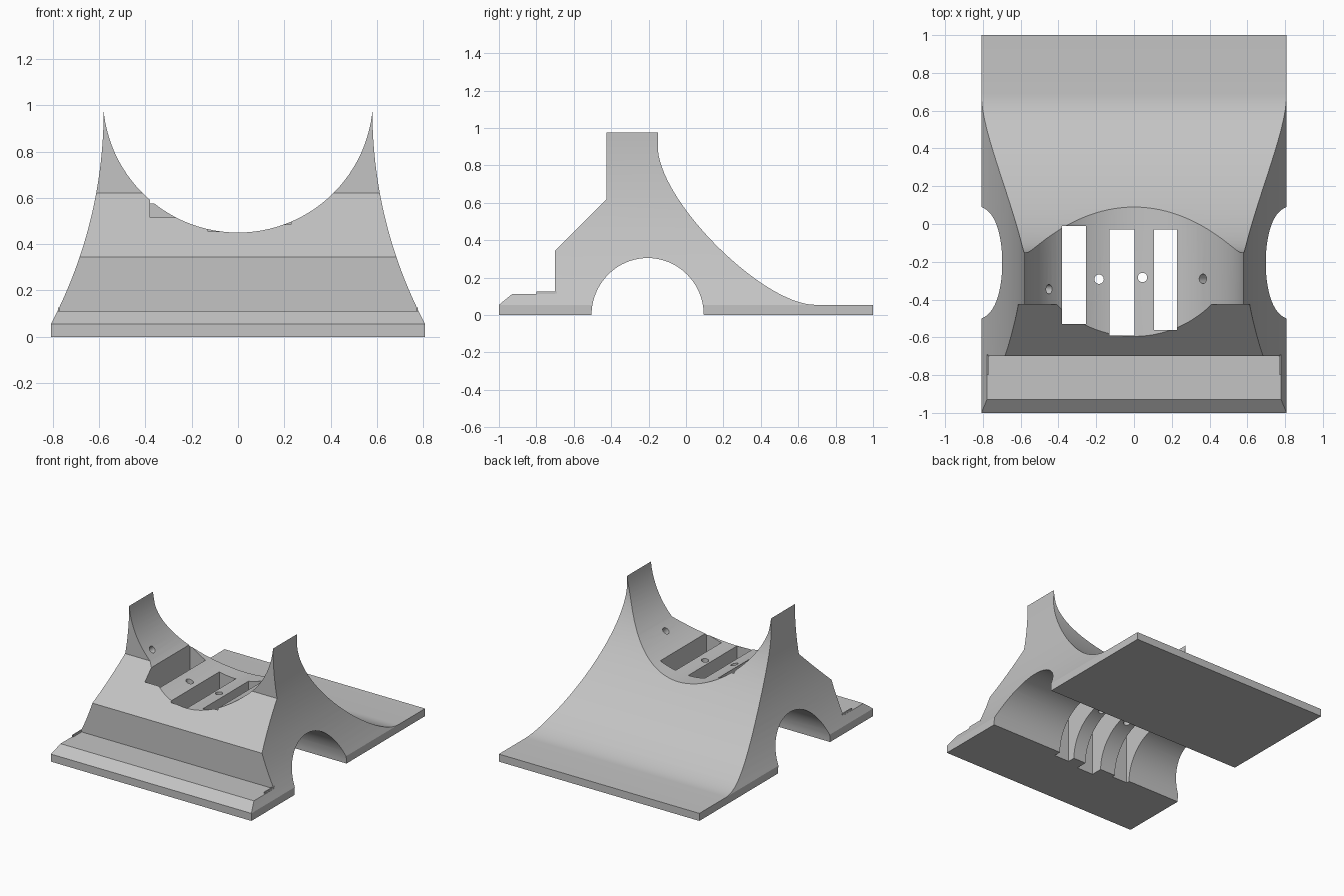
import bpy
import bmesh
from math import sin, cos, pi, asin, sqrt, radians
from mathutils import Vector, Matrix
from mathutils.geometry import interpolate_bezier

if "Cube" in bpy.data.objects:
    bpy.data.objects.remove(bpy.data.objects["Cube"])

grey = bpy.data.materials.new("light grey")
grey.use_nodes = True
grey.diffuse_color = (0.55, 0.55, 0.55, 1)
grey.node_tree.nodes["Principled BSDF"].inputs["Base Color"].default_value = grey.diffuse_color


def finish(name, bm):
    bmesh.ops.recalc_face_normals(bm, faces=bm.faces)
    mesh = bpy.data.meshes.new(name)
    bm.to_mesh(mesh)
    bm.free()
    mesh.materials.append(grey)
    obj = bpy.data.objects.new(name, mesh)
    bpy.context.collection.objects.link(obj)
    return obj


def prism(name, points, axis, half):
    """Extrude a closed outline, (y, z) along x or (x, z) along y."""
    bm = bmesh.new()
    if axis == "X":
        verts = [bm.verts.new((-half, a, b)) for a, b in points]
        step = Vector((2 * half, 0, 0))
    else:
        verts = [bm.verts.new((a, -half, b)) for a, b in points]
        step = Vector((0, 2 * half, 0))
    face = bm.faces.new(verts)
    out = bmesh.ops.extrude_face_region(bm, geom=[face], use_keep_orig=True)
    moved = [g for g in out["geom"] if isinstance(g, bmesh.types.BMVert)]
    bmesh.ops.translate(bm, verts=moved, vec=step)
    return finish(name, bm)


def box(name, x0, x1, y0, y1, z0, z1):
    bm = bmesh.new()
    place = Matrix.Translation(((x0 + x1) / 2, (y0 + y1) / 2, (z0 + z1) / 2))
    size = Matrix.Diagonal((x1 - x0, y1 - y0, z1 - z0, 1))
    bmesh.ops.create_cube(bm, size=1, matrix=place @ size)
    return finish(name, bm)


def drill(name, centre, tilt, depth):
    bm = bmesh.new()
    place = Matrix.Translation(centre) @ Matrix.Rotation(tilt, 4, "Y")
    bmesh.ops.create_cone(bm, cap_ends=True, segments=24, radius1=0.025,
                          radius2=0.025, depth=depth, matrix=place)
    return finish(name, bm)


def combine(target, cutter, operation):
    cutter.hide_render = True
    mod = target.modifiers.new(cutter.name, "BOOLEAN")
    mod.operation = operation
    mod.solver = "EXACT"
    mod.object = cutter
    bpy.context.view_layer.objects.active = target
    bpy.ops.object.modifier_apply(modifier=mod.name)
    bpy.data.objects.remove(cutter)


# Side outline: stepped front, column, sweeping back, arch underneath
back = interpolate_bezier(Vector((-0.15, 0.88)), Vector((-0.12, 0.58)),
                          Vector((0.42, 0.055)), Vector((0.69, 0.055)), 33)
arch = [(-0.205 + 0.3 * cos(pi * i / 40), 0.305 * sin(pi * i / 40)) for i in range(41)]
side = [(-1, 0), (-1, 0.055), (-0.93, 0.112), (-0.7, 0.112), (-0.7, 0.345),
        (-0.425, 0.62), (-0.425, 0.975), (-0.15, 0.975)]
side += [tuple(p) for p in back] + [(1, 0.055), (1, 0)] + arch
body = prism("cradle_body", side, "X", 1.0)

# Front outline: flared sides and round saddle
TOP, SADDLE, FLARE = 0.975, 0.583, 1.97
AXIS_Z = 0.45 + SADDLE
flare = []
for i in range(25):
    z = 0.055 + (TOP - 0.055) * i / 24
    flare.append((0.58 + FLARE - sqrt(FLARE ** 2 - (TOP - z) ** 2), z))
end = asin(0.5785 / SADDLE)
saddle = []
for i in range(49):
    a = end - 2 * end * i / 48
    saddle.append((SADDLE * sin(a), AXIS_Z - SADDLE * cos(a)))
base_x = flare[0][0]
front = [(base_x, 0)] + flare + saddle
front += [(-x, z) for x, z in reversed(flare)] + [(-base_x, 0)]
combine(body, prism("front_shape", front, "Y", 1.2), "INTERSECT")

# Slots running right through
for x0, x1, y0, y1 in ((-0.38, -0.255, -0.53, -0.01),
                       (-0.13, 0.003, -0.59, -0.03),
                       (0.105, 0.228, -0.56, -0.03)):
    combine(body, box("slot_cutter", x0, x1, y0, y1, -0.2, 1.2), "DIFFERENCE")

# Small holes in the saddle: upright through holes and tilted blind ones
for x, y in ((-0.185, -0.292), (0.045, -0.283)):
    combine(body, drill("hole_cutter", (x, y, 0.4), 0, 0.5), "DIFFERENCE")
for x, y in ((-0.45, -0.345), (0.365, -0.29)):
    a = asin(x / SADDLE)
    spot = (x, y, AXIS_Z - SADDLE * cos(a))
    combine(body, drill("hole_cutter", spot, -a, 0.2), "DIFFERENCE")

# Thin ridges at the ends of the front step
ridges = [box("step_ridge_" + n, s * 0.774 - 0.004, s * 0.774 + 0.004,
              -0.8, -0.69, 0.1, 0.126) for n, s in (("left", 1), ("right", -1))]

bpy.ops.object.select_all(action="DESELECT")
body.select_set(True)
bpy.context.view_layer.objects.active = body
bpy.ops.object.shade_smooth_by_angle(angle=radians(25))
